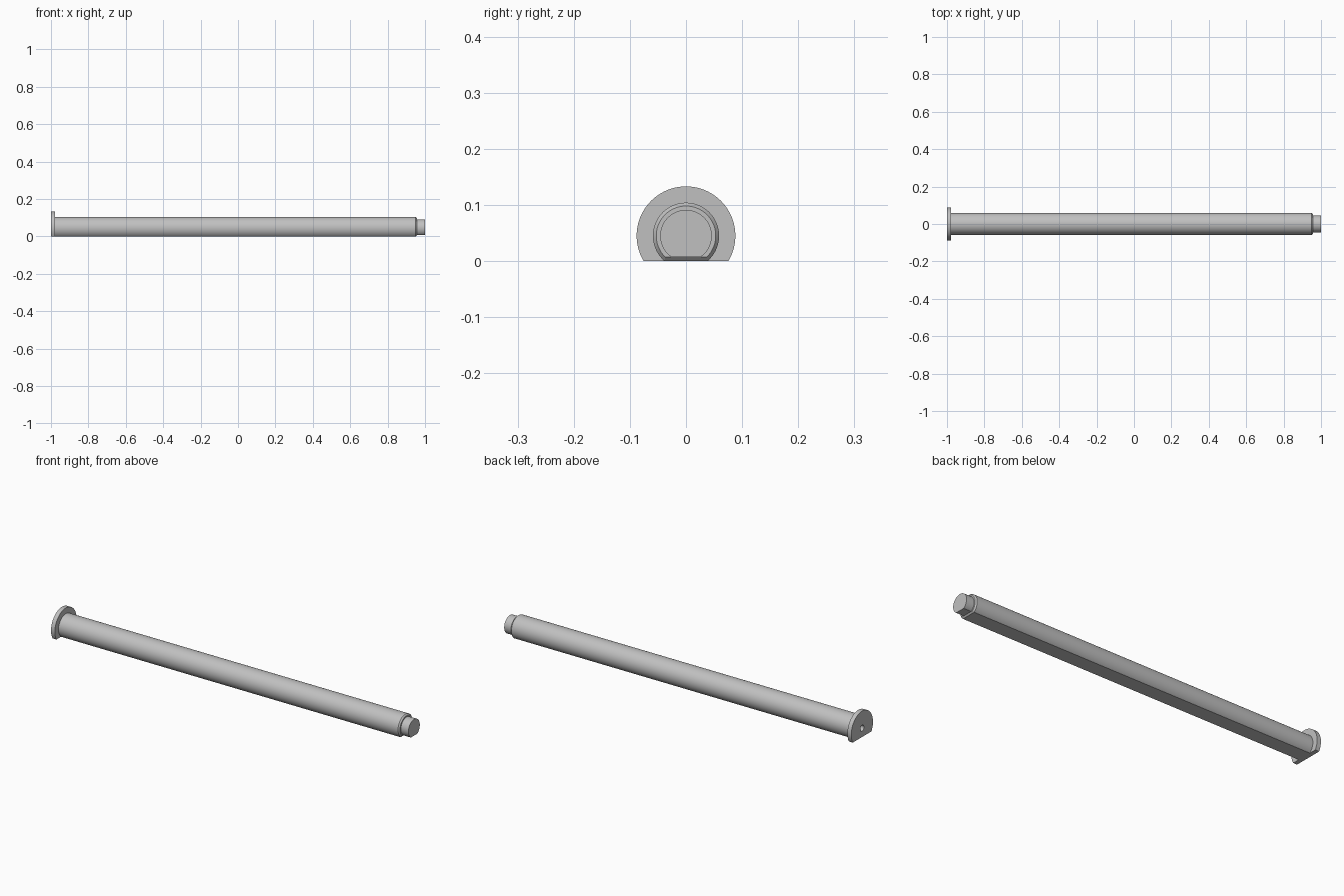
import bpy
import bmesh
import math

old = bpy.data.objects.get("Cube")
if old:
    bpy.data.objects.remove(old, do_unlink=True)

AXIS_Z = 0.045
SEGMENTS = 64

steel = bpy.data.materials.new("grey_steel")
steel.use_nodes = True
grey = (0.53, 0.53, 0.53, 1)
steel.diffuse_color = grey
steel.node_tree.nodes["Principled BSDF"].inputs["Base Color"].default_value = grey


def flat_bar(name, stations):
    """Loft round sections along x, each (x, radius, height of the flat underside)."""
    bm = bmesh.new()
    rings = []
    for x, radius, flat in stations:
        half = math.pi - math.acos((AXIS_Z - flat) / radius)
        ring = []
        for i in range(SEGMENTS + 1):
            a = -half + 2 * half * i / SEGMENTS
            ring.append(bm.verts.new((x, radius * math.sin(a),
                                      AXIS_Z + radius * math.cos(a))))
        rings.append(ring)
    for a, b in zip(rings, rings[1:]):
        for i in range(len(a)):
            j = (i + 1) % len(a)
            bm.faces.new((a[i], a[j], b[j], b[i]))
    bm.faces.new(rings[0])
    bm.faces.new(rings[-1])
    bmesh.ops.recalc_face_normals(bm, faces=bm.faces)
    mesh = bpy.data.meshes.new(name)
    bm.to_mesh(mesh)
    bm.free()
    mesh.materials.append(steel)
    obj = bpy.data.objects.new(name, mesh)
    bpy.context.collection.objects.link(obj)
    return obj


# Head flange, long shaft with chamfered end, and reduced end pin
flange = flat_bar("flange", [(-1, 0.088, 0), (-0.978, 0.088, 0)])
shaft = flat_bar("shaft", [(-0.978, 0.059, 0), (0.95, 0.059, 0), (0.957, 0.053, 0.007)])
pin = flat_bar("end_pin", [(0.957, 0.046, 0.007), (1, 0.046, 0.007)])

# Blind centre hole drilled through the flange into the shaft
bpy.ops.mesh.primitive_cylinder_add(vertices=32, radius=0.015, depth=0.2,
                                    location=(-1, 0, AXIS_Z),
                                    rotation=(0, math.pi / 2, 0))
drill = bpy.context.object
drill.name = "hole_cutter"
drill.hide_render = True
drill.data.materials.append(steel)

for part in (flange, shaft):
    cut = part.modifiers.new("centre_hole", "BOOLEAN")
    cut.operation = "DIFFERENCE"
    cut.solver = "EXACT"
    cut.object = drill
    bpy.context.view_layer.objects.active = part
    bpy.ops.object.modifier_apply(modifier=cut.name)
bpy.data.objects.remove(drill, do_unlink=True)

# Smooth round walls, crisp edges
bpy.ops.object.select_all(action="DESELECT")
for part in (flange, shaft, pin):
    part.select_set(True)
bpy.context.view_layer.objects.active = shaft
bpy.ops.object.shade_smooth_by_angle(angle=math.radians(30))
